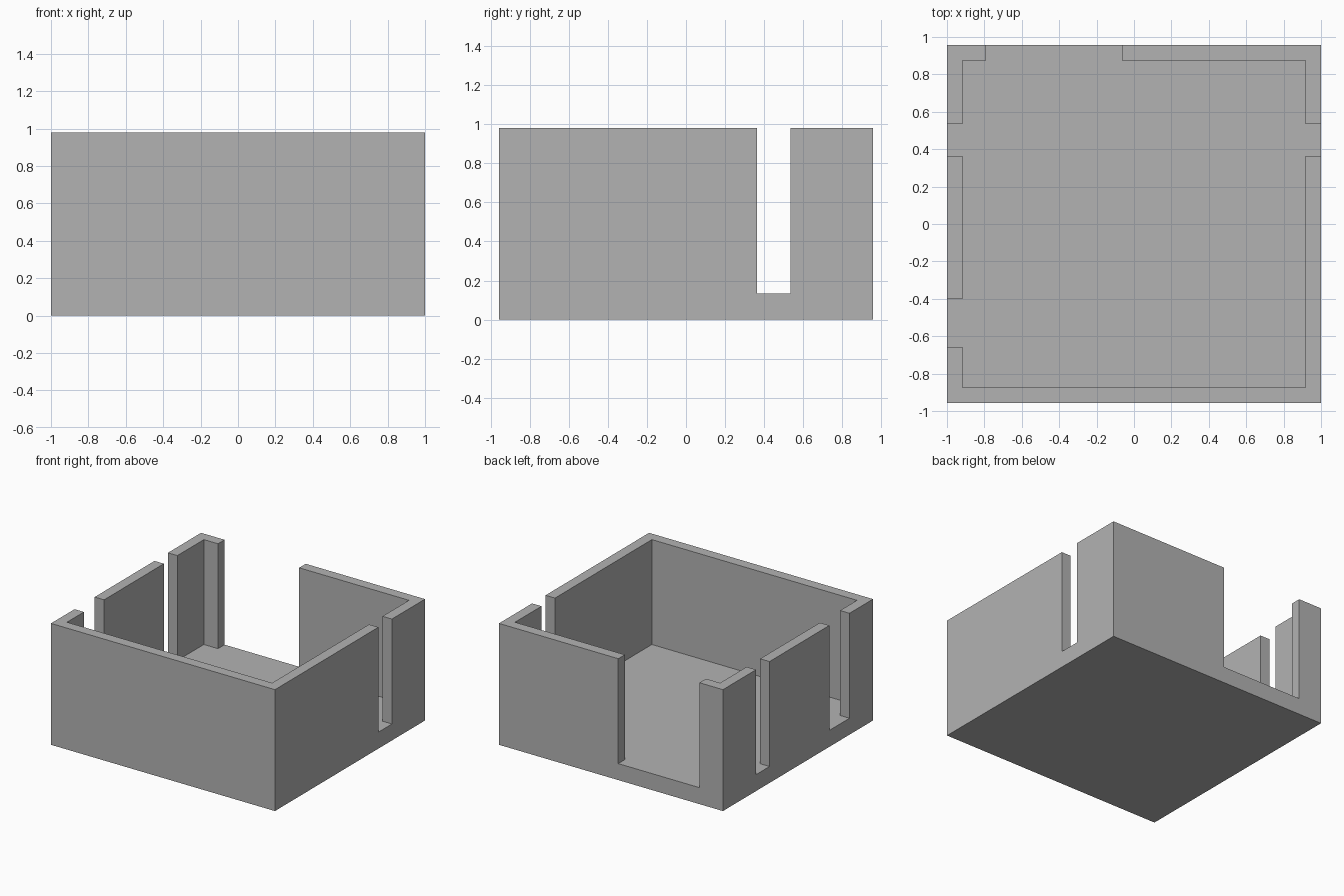
import bpy
import bmesh
from mathutils import Vector

default = bpy.data.objects.get("Cube")
if default:
    bpy.data.objects.remove(default, do_unlink=True)

HALF_X, HALF_Y, HEIGHT = 1.0, 0.957, 0.98
WALL, FLOOR = 0.084, 0.133
IN_X, IN_Y = HALF_X - WALL, HALF_Y - WALL
OVER = 0.1  # how far cutters reach past the surfaces

grey = bpy.data.materials.new("plain grey")
grey.use_nodes = True
colour = (0.45, 0.45, 0.45, 1)
grey.diffuse_color = colour
grey.node_tree.nodes["Principled BSDF"].inputs["Base Color"].default_value = colour


def box(name, low, high):
    """Box between two opposite corners."""
    low, high = Vector(low), Vector(high)
    bm = bmesh.new()
    bmesh.ops.create_cube(bm, size=1)
    bmesh.ops.scale(bm, vec=high - low, verts=bm.verts)
    bmesh.ops.translate(bm, vec=(low + high) / 2, verts=bm.verts)
    mesh = bpy.data.meshes.new(name)
    bm.to_mesh(mesh)
    bm.free()
    mesh.materials.append(grey)
    obj = bpy.data.objects.new(name, mesh)
    bpy.context.collection.objects.link(obj)
    return obj


def opening(name, x0, x1, y0, y1):
    """Cutter from the floor surface up through the open top."""
    return box(name, (x0, y0, FLOOR), (x1, y1, HEIGHT + OVER))


# Solid block that becomes the floor and walls
room = box("room_shell", (-HALF_X, -HALF_Y, 0), (HALF_X, HALF_Y, HEIGHT))

# Room interior, side slots and wide back doorway
outer = HALF_X + OVER
cutters = [
    opening("interior_cutter", -IN_X, IN_X, -IN_Y, IN_Y),
    opening("left_slot_cutter", 0.5, outer, 0.363, 0.535),
    opening("right_back_slot_cutter", -outer, -0.5, 0.363, 0.535),
    opening("right_front_slot_cutter", -outer, -0.5, -0.657, -0.4),
    opening("back_doorway_cutter", -0.79, -0.065, 0.5, HALF_Y + OVER),
]
for cutter in cutters:
    cutter.hide_render = True
    mod = room.modifiers.new(cutter.name, "BOOLEAN")
    mod.operation = "DIFFERENCE"
    mod.solver = "EXACT"
    mod.object = cutter

# Bake the cuts, then discard the cutters
bpy.context.view_layer.update()
evaluated = room.evaluated_get(bpy.context.evaluated_depsgraph_get())
cut_mesh = bpy.data.meshes.new_from_object(evaluated)
room.modifiers.clear()
room.data = cut_mesh
for cutter in cutters:
    bpy.data.objects.remove(cutter, do_unlink=True)

# Merge coplanar leftovers into clean flat faces
bm = bmesh.new()
bm.from_mesh(room.data)
bmesh.ops.remove_doubles(bm, verts=bm.verts, dist=0.0001)
bmesh.ops.dissolve_limit(bm, angle_limit=0.01, verts=bm.verts, edges=bm.edges)
bm.to_mesh(room.data)
bm.free()
